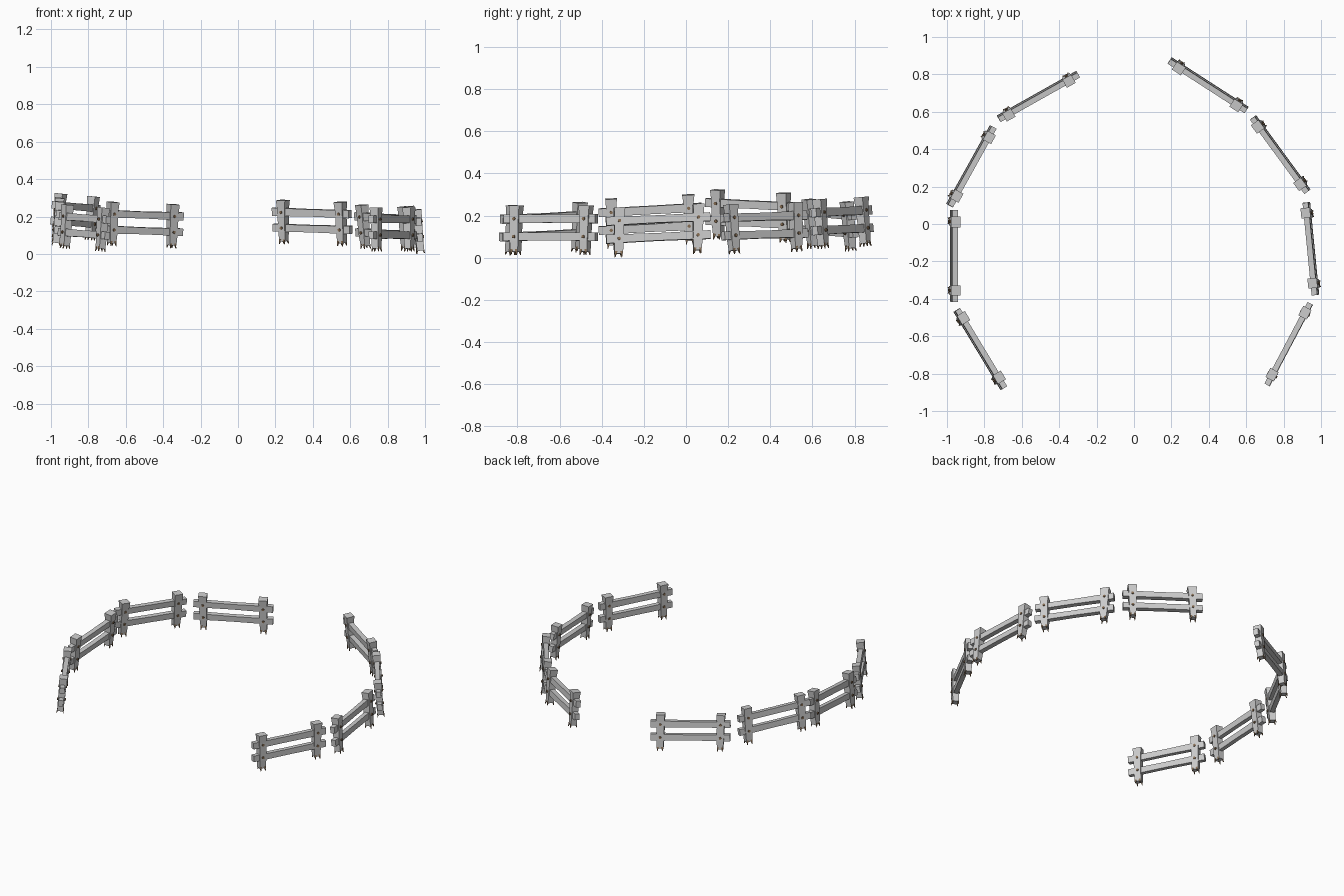
import bpy, bmesh, math, random
from mathutils import Vector, Matrix

if "Cube" in bpy.data.objects:
    bpy.data.objects.remove(bpy.data.objects["Cube"])

random.seed(4)

# Fence sections: post 1 (x, y, lower rail height), post 2 (x, y, lower rail height)
SECTIONS = [
    ((-0.67, 0.59, 0.13), (-0.35, 0.77, 0.118)),
    ((-0.955, 0.15, 0.175), (-0.78, 0.465, 0.16)),
    ((-0.96, 0.015, 0.152), (-0.96, -0.355, 0.132)),
    ((-0.915, -0.51, 0.115), (-0.725, -0.825, 0.10)),
    ((0.24, 0.84, 0.14), (0.55, 0.64, 0.13)),
    ((0.67, 0.52, 0.115), (0.89, 0.22, 0.105)),
    ((0.925, 0.055, 0.107), (0.962, -0.32, 0.09)),
    ((0.91, -0.475, 0.10), (0.735, -0.805, 0.10)),
]
GAP = 0.085       # height between the two rails
OVERHANG = 0.06   # rail length past each post

brown = bpy.data.materials.new("weathered_brown")
brown.diffuse_color = (0.25, 0.16, 0.09, 1)
brown.use_nodes = True
brown.node_tree.nodes["Principled BSDF"].inputs["Base Color"].default_value = brown.diffuse_color


def make_object(name, bm, mat=None):
    bmesh.ops.recalc_face_normals(bm, faces=bm.faces)
    me = bpy.data.meshes.new(name)
    bm.to_mesh(me)
    bm.free()
    ob = bpy.data.objects.new(name, me)
    bpy.context.collection.objects.link(ob)
    if mat:
        me.materials.append(mat)
    return ob


def loft(bm, rings):
    """Skin equal-sized rings of points and cap both ends."""
    vs = [[bm.verts.new(p) for p in r] for r in rings]
    n = len(vs[0])
    for a, b in zip(vs, vs[1:]):
        for i in range(n):
            j = (i + 1) % n
            bm.faces.new((a[i], a[j], b[j], b[i]))
    bm.faces.new(vs[0])
    bm.faces.new(vs[-1])


def rect(c, u, v, w, h):
    return [c + u * (w / 2 * s) + v * (h / 2 * t)
            for s, t in ((-1, -1), (1, -1), (1, 1), (-1, 1))]


def jit(a):
    return random.uniform(-a, a)


for n, (p1, p2) in enumerate(SECTIONS, 1):
    a, b = Vector(p1), Vector(p2)
    along = (b - a).normalized()
    out = along.cross(Vector((0, 0, 1))).normalized()
    if out.dot(Vector((a.x + b.x, a.y + b.y, 0))) < 0:
        out.negate()
    # Sections lean slightly towards the middle of the ring
    lean = 0.02 if n == 8 else 0.09
    up = (Vector((0, 0, 1)) - out * lean).normalized()
    rail_n = up.cross(along).normalized()

    # Posts: tapered, wider at the top
    for k, base in enumerate((a, b), 1):
        base = base + out * 0.006
        tilt = (up + along * jit(0.035)).normalized()
        bm = bmesh.new()
        rings = []
        for h, w, d in ((-0.072, 0.038, 0.036), (-0.02, 0.044, 0.041),
                        (0.10, 0.048, 0.044), (0.148, 0.056, 0.05)):
            rings.append(rect(base + tilt * h, along, rail_n, w + jit(0.003), d))
        loft(bm, rings)
        make_object(f"post_{n}_{k}", bm)

        # Splintered tips at the post foot
        bm = bmesh.new()
        for s, t in ((-1, -1), (1, -1), (1, 1), (-1, 1)):
            root = base - tilt * 0.06 + along * (s * 0.012) + rail_n * (t * 0.014)
            tip = base - tilt * 0.087 + along * (s * 0.016) + rail_n * (t * 0.021)
            loft(bm, [rect(root, along, rail_n, 0.012, 0.01),
                      rect(tip, along, rail_n, 0.003, 0.003)])
        make_object(f"post_foot_{n}_{k}", bm, brown)

        # Nail heads on both faces of the post
        bm = bmesh.new()
        for h in (0, GAP):
            m = Matrix.Translation(base + tilt * h) @ \
                rail_n.to_track_quat('Z', 'Y').to_matrix().to_4x4()
            bmesh.ops.create_cone(bm, cap_ends=True, segments=8, radius1=0.008,
                                  radius2=0.008, depth=0.054, matrix=m)
        make_object(f"nails_{n}_{k}", bm, brown)

    # Two rails running through the posts
    for name, h in (("lower_rail", 0), ("upper_rail", GAP)):
        bm = bmesh.new()
        o = out * 0.006 + up * h
        v = along.cross(rail_n).normalized()
        rings = []
        for c, w in ((a - along * OVERHANG, 0.042), ((a + b) / 2, 0.037),
                     (b + along * OVERHANG, 0.041)):
            rings.append(rect(c + o, rail_n, v, 0.03, w + jit(0.002)))
        loft(bm, rings)
        make_object(f"{name}_{n}", bm)
